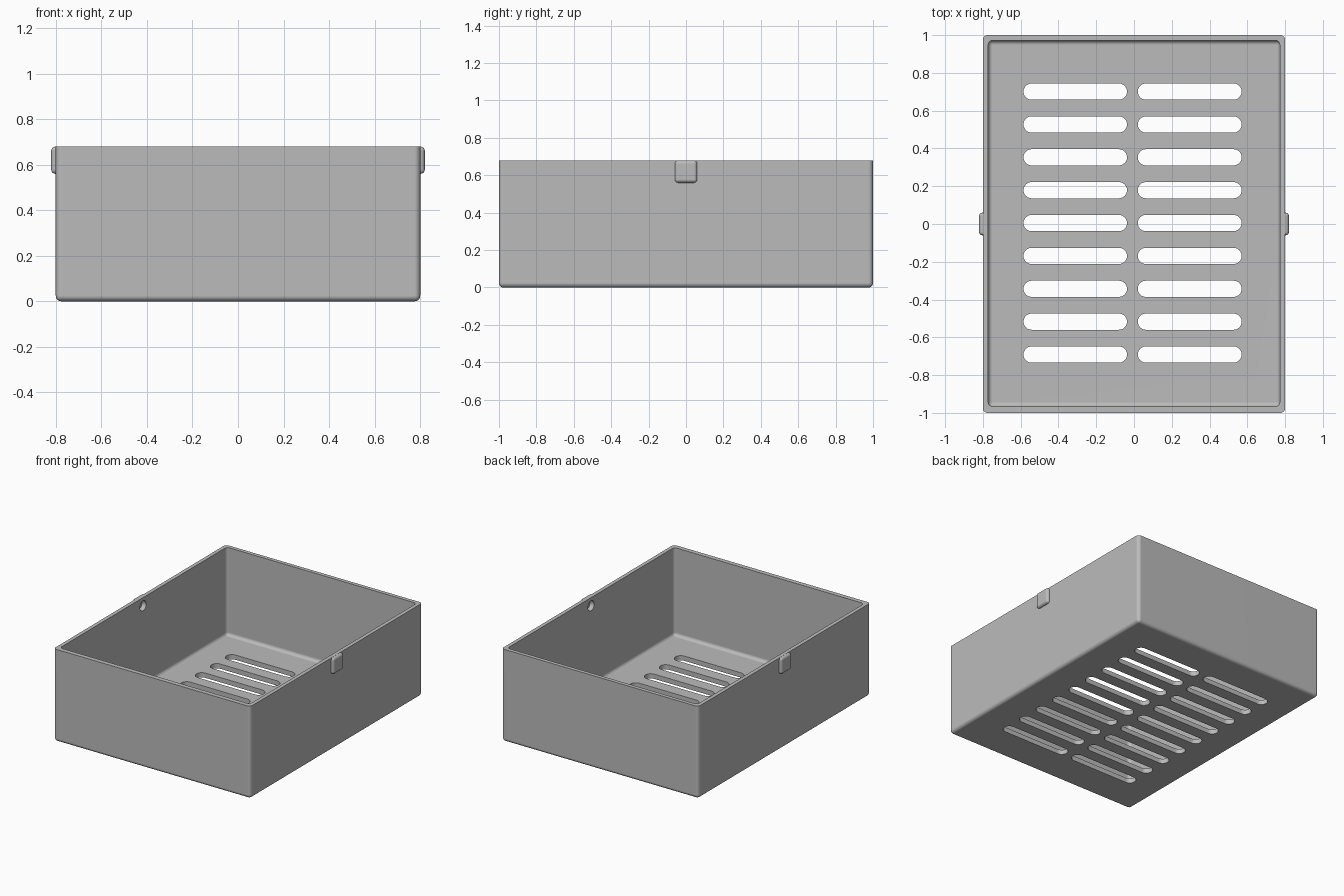
import bpy
import bmesh
import math

if "Cube" in bpy.data.objects:
    bpy.data.objects.remove(bpy.data.objects["Cube"], do_unlink=True)

WIDTH, LENGTH, HEIGHT = 1.6, 2.0, 0.68
WALL, FLOOR = 0.028, 0.035

grey = bpy.data.materials.new("plain grey")
grey.use_nodes = True
colour = (0.5, 0.5, 0.5, 1)
grey.diffuse_color = colour
grey.node_tree.nodes["Principled BSDF"].inputs["Base Color"].default_value = colour


def make_object(name, bm):
    bmesh.ops.recalc_face_normals(bm, faces=bm.faces)
    mesh = bpy.data.meshes.new(name)
    bm.to_mesh(mesh)
    bm.free()
    mesh.materials.append(grey)
    obj = bpy.data.objects.new(name, mesh)
    bpy.context.collection.objects.link(obj)
    return obj


def rounded_box(name, low, high, radius, keep_top=False):
    """Box with rounded edges; keep_top leaves the upper rim sharp."""
    bm = bmesh.new()
    bmesh.ops.create_cube(bm, size=1)
    for v in bm.verts:
        v.co = [l if c < 0 else h for c, l, h in zip(v.co, low, high)]
    edges = [e for e in bm.edges
             if not (keep_top and all(v.co.z == max(w.co.z for w in bm.verts) for v in e.verts))]
    bmesh.ops.bevel(bm, geom=edges, offset=radius, segments=5, profile=0.5, affect='EDGES')
    return make_object(name, bm)


def slot_cutter(x0, x1, y, radius):
    """Upright prism with semicircular ends."""
    bm = bmesh.new()
    verts = []
    for cx, start in ((x1 - radius, -math.pi / 2), (x0 + radius, math.pi / 2)):
        for i in range(13):
            a = start + math.pi * i / 12
            verts.append(bm.verts.new((cx + radius * math.cos(a), y + radius * math.sin(a), -0.1)))
    face = bm.faces.new(verts)
    out = bmesh.ops.extrude_face_region(bm, geom=[face])
    for v in out["geom"]:
        if isinstance(v, bmesh.types.BMVert):
            v.co.z = 0.12
    return make_object("slot_cutter", bm)


def combine(target, other, operation):
    mod = target.modifiers.new("combine", 'BOOLEAN')
    mod.operation = operation
    mod.solver = 'EXACT'
    mod.object = other
    bpy.context.view_layer.objects.active = target
    bpy.ops.object.modifier_apply(modifier=mod.name)
    bpy.data.objects.remove(other, do_unlink=True)


# Open tray: outer block minus rounded cavity
hx, hy = WIDTH / 2, LENGTH / 2
tray = rounded_box("tray", (-hx, -hy, 0), (hx, hy, HEIGHT), 0.025, keep_top=True)
cavity = rounded_box("cavity_cutter", (-hx + WALL, -hy + 0.034, FLOOR),
                     (hx - WALL, hy - WALL, HEIGHT + 0.2), 0.024, keep_top=True)
combine(tray, cavity, 'DIFFERENCE')

# Two columns of ventilation slots through the floor
for row in range(9):
    y = 0.005 + (row - 4) * 0.174
    for x0, x1 in ((-0.585, -0.037), (0.02, 0.57)):
        combine(tray, slot_cutter(x0, x1, y, 0.043), 'DIFFERENCE')

# Side tabs, each with a round blind recess on the inside
for side in (-1, 1):
    xs = sorted((side * 0.778, side * 0.82))
    tab = rounded_box("tab", (xs[0], -0.06, 0.56), (xs[1], 0.06, HEIGHT - 0.001), 0.018)
    combine(tray, tab, 'UNION')
    bm = bmesh.new()
    bmesh.ops.create_cone(bm, cap_ends=True, segments=32, radius1=0.036, radius2=0.036, depth=0.06)
    for v in bm.verts:
        v.co = (v.co.z + side * 0.776, v.co.y, v.co.x + 0.62)
    combine(tray, make_object("recess_cutter", bm), 'DIFFERENCE')

# Smooth rounded edges, flat panels
bpy.ops.object.select_all(action='DESELECT')
tray.select_set(True)
bpy.context.view_layer.objects.active = tray
bpy.ops.object.shade_smooth_by_angle(angle=math.radians(35))
normals = tray.modifiers.new("flat_panels", 'WEIGHTED_NORMAL')
normals.keep_sharp = True
